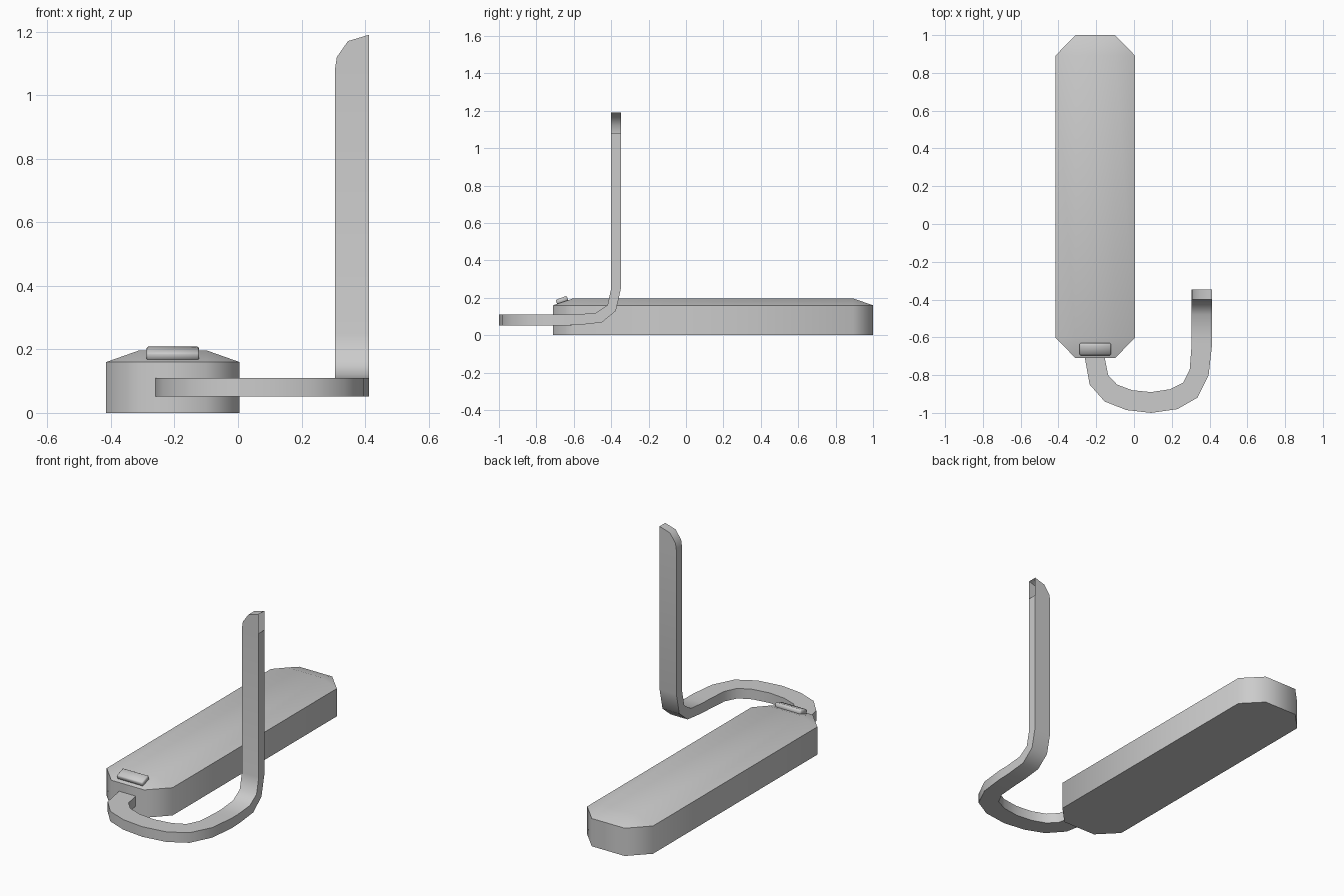
import bpy, bmesh
from math import radians

if "Cube" in bpy.data.objects:
    bpy.data.objects.remove(bpy.data.objects["Cube"])


def finish(name, bm, angle):
    """Clean the mesh, link it as an object and smooth its soft edges."""
    bmesh.ops.remove_doubles(bm, verts=bm.verts, dist=0.0001)
    bmesh.ops.recalc_face_normals(bm, faces=bm.faces)
    mesh = bpy.data.meshes.new(name)
    bm.to_mesh(mesh)
    bm.free()
    obj = bpy.data.objects.new(name, mesh)
    bpy.context.collection.objects.link(obj)
    bpy.ops.object.select_all(action='DESELECT')
    obj.select_set(True)
    bpy.context.view_layer.objects.active = obj
    bpy.ops.object.shade_smooth_by_angle(angle=radians(angle))
    return obj


def loft(bm, rings, cap_start=True, cap_end=True):
    """Bridge successive closed rings of points."""
    loops = [[bm.verts.new(p) for p in ring] for ring in rings]
    n = len(loops[0])
    for a, b in zip(loops, loops[1:]):
        for i in range(n):
            j = (i + 1) % n
            bm.faces.new((a[i], a[j], b[j], b[i]))
    if cap_start:
        bm.faces.new(loops[0])
    if cap_end:
        bm.faces.new(loops[-1])


def octagon(x0, x1, y0, y1, cx, cy, z):
    return [(x0 + cx, y0, z), (x1 - cx, y0, z), (x1, y0 + cy, z), (x1, y1 - cy, z),
            (x1 - cx, y1, z), (x0 + cx, y1, z), (x0, y1 - cy, z), (x0, y0 + cy, z)]


# Body: octagonal slab with a sloped rim rising to a flat rectangular top
bm = bmesh.new()
outline = (-0.415, 0.005, -0.71, 1.0, 0.105, 0.108)
loft(bm, [octagon(*outline, 0.0), octagon(*outline, 0.16),
          octagon(-0.31, -0.10, -0.602, 0.892, 0, 0, 0.197)])
finish("body", bm, 50)

# Button: small tilted block on the front slope
bm = bmesh.new()
bmesh.ops.create_cube(bm, size=1)
bmesh.ops.scale(bm, vec=(0.165, 0.063, 0.027), verts=bm.verts)
bmesh.ops.bevel(bm, geom=bm.edges[:], offset=0.005, segments=1, affect='EDGES')
button = finish("button", bm, 50)
button.location = (-0.205, -0.663, 0.187)
button.rotation_euler = (radians(20), 0, 0)

# Strap, flat part: inner x, y and outer x, y along the hook
hook = [(-0.155, -0.69, -0.26, -0.69), (-0.155, -0.71, -0.26, -0.71),
        (-0.137, -0.80, -0.235, -0.85),
        (-0.09, -0.85, -0.155, -0.94), (-0.01, -0.88, -0.04, -0.985),
        (0.09, -0.89, 0.09, -1.0), (0.19, -0.875, 0.23, -0.98),
        (0.26, -0.84, 0.335, -0.92), (0.295, -0.77, 0.395, -0.80),
        (0.305, -0.64, 0.412, -0.65)]
rings = [[(ix, iy, 0.052), (ox, oy, 0.052), (ox, oy, 0.11), (ix, iy, 0.11)]
         for ix, iy, ox, oy in hook]

# Strap, rising bend: back y, z and front y, z
rise = [(-0.57, 0.055, -0.59, 0.11), (-0.45, 0.068, -0.48, 0.12),
        (-0.375, 0.13, -0.42, 0.16), (-0.348, 0.25, -0.40, 0.25)]
x0, x1 = 0.305, 0.412
rings += [[(x0, by, bz), (x1, by, bz), (x1, fy, fz), (x0, fy, fz)]
          for by, bz, fy, fz in rise]

# Strap, tip: turns about its right edge and ends in an open side
for x, z in [(0.305, 1.08), (0.311, 1.12), (0.346, 1.17), (0.412, 1.19)]:
    rings.append([(x, -0.348, z), (x1, -0.348, 1.08),
                  (x1, -0.40, 1.08), (x, -0.40, z)])

bm = bmesh.new()
loft(bm, rings, cap_end=False)
finish("strap", bm, 50)
